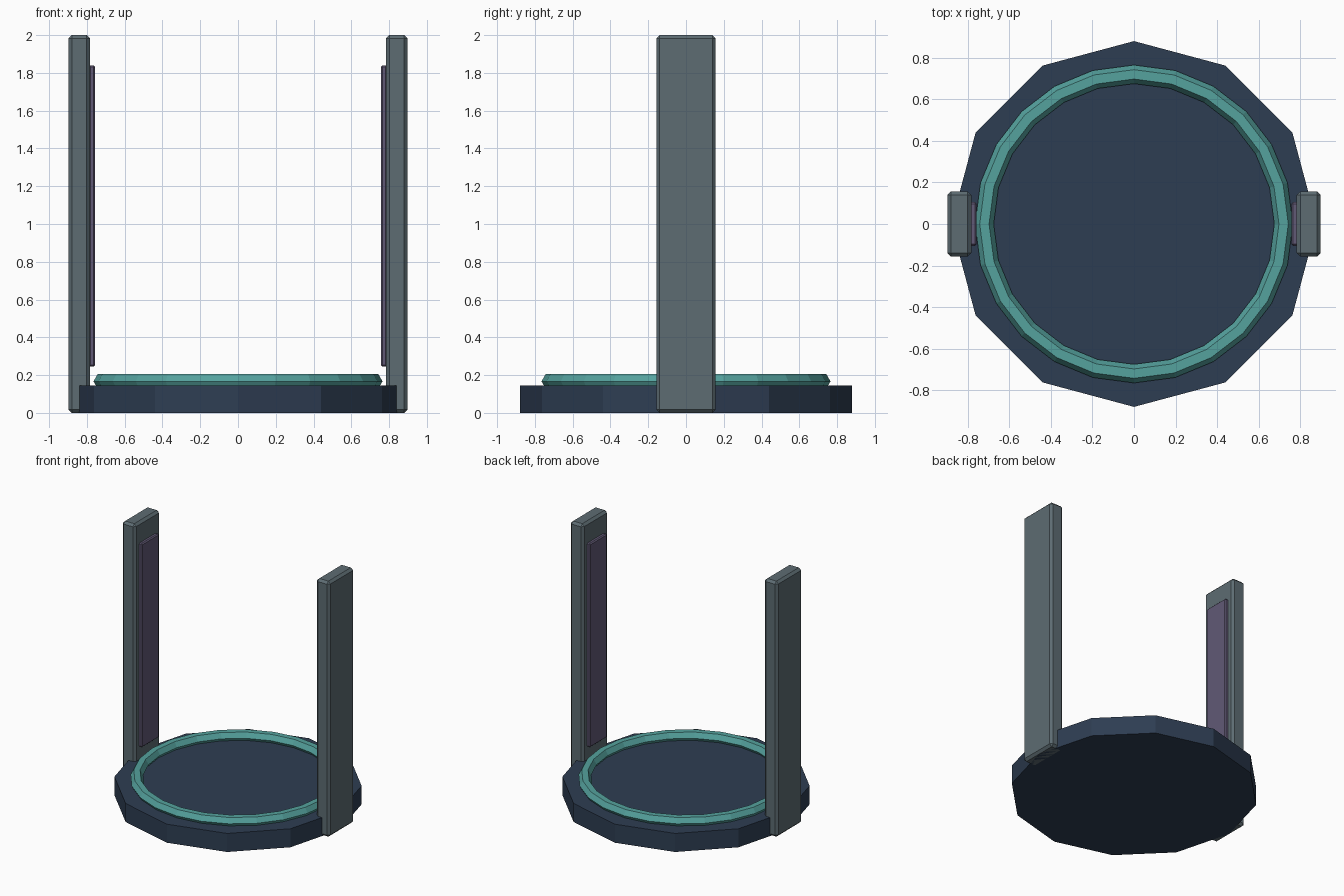
import bpy
import math

if "Cube" in bpy.data.objects:
    bpy.data.objects.remove(bpy.data.objects["Cube"])


def material(name, rgb):
    m = bpy.data.materials.new(name)
    m.diffuse_color = (*rgb, 1)
    m.use_nodes = True
    m.node_tree.nodes["Principled BSDF"].inputs["Base Color"].default_value = m.diffuse_color
    return m


NAVY = material("navy_metal", (0.027, 0.047, 0.085))
STEEL = material("grey_steel", (0.11, 0.15, 0.17))
TEAL = material("teal_glow", (0.09, 0.36, 0.34))
PURPLE = material("purple_panel", (0.12, 0.10, 0.18))


def finish(name, mat):
    ob = bpy.context.object
    ob.name = ob.data.name = name
    ob.data.materials.append(mat)
    return ob


def chamfered_box(name, lo, hi, chamfer, mat):
    center = [(a + b) / 2 for a, b in zip(lo, hi)]
    bpy.ops.mesh.primitive_cube_add(size=1, location=center)
    ob = finish(name, mat)
    ob.scale = [b - a for a, b in zip(lo, hi)]
    bpy.ops.object.transform_apply(location=False, rotation=False, scale=True)
    bevel = ob.modifiers.new("chamfer", "BEVEL")
    bevel.width = chamfer
    bevel.segments = 1
    return ob


# Twelve-sided base platform
bpy.ops.mesh.primitive_cylinder_add(vertices=12, radius=0.88, depth=0.145,
                                    location=(0, 0, 0.0725))
finish("base_platform", NAVY)

# Raised ring, half sunk into the platform
bpy.ops.mesh.primitive_torus_add(major_segments=24, minor_segments=6,
                                 major_radius=0.72, minor_radius=0.045,
                                 location=(0, 0, 0.167))
finish("platform_ring", TEAL)

# Upright pillars with inner panels on both sides
for side, s in (("left", -1), ("right", 1)):
    x0, x1 = sorted((s * 0.783, s * 0.898))
    chamfered_box(side + "_pillar", (x0, -0.157, 0), (x1, 0.157, 2), 0.018, STEEL)
    x0, x1 = sorted((s * 0.757, s * 0.79))
    chamfered_box(side + "_inner_panel", (x0, -0.105, 0.245), (x1, 0.105, 1.84),
                  0.008, PURPLE)
